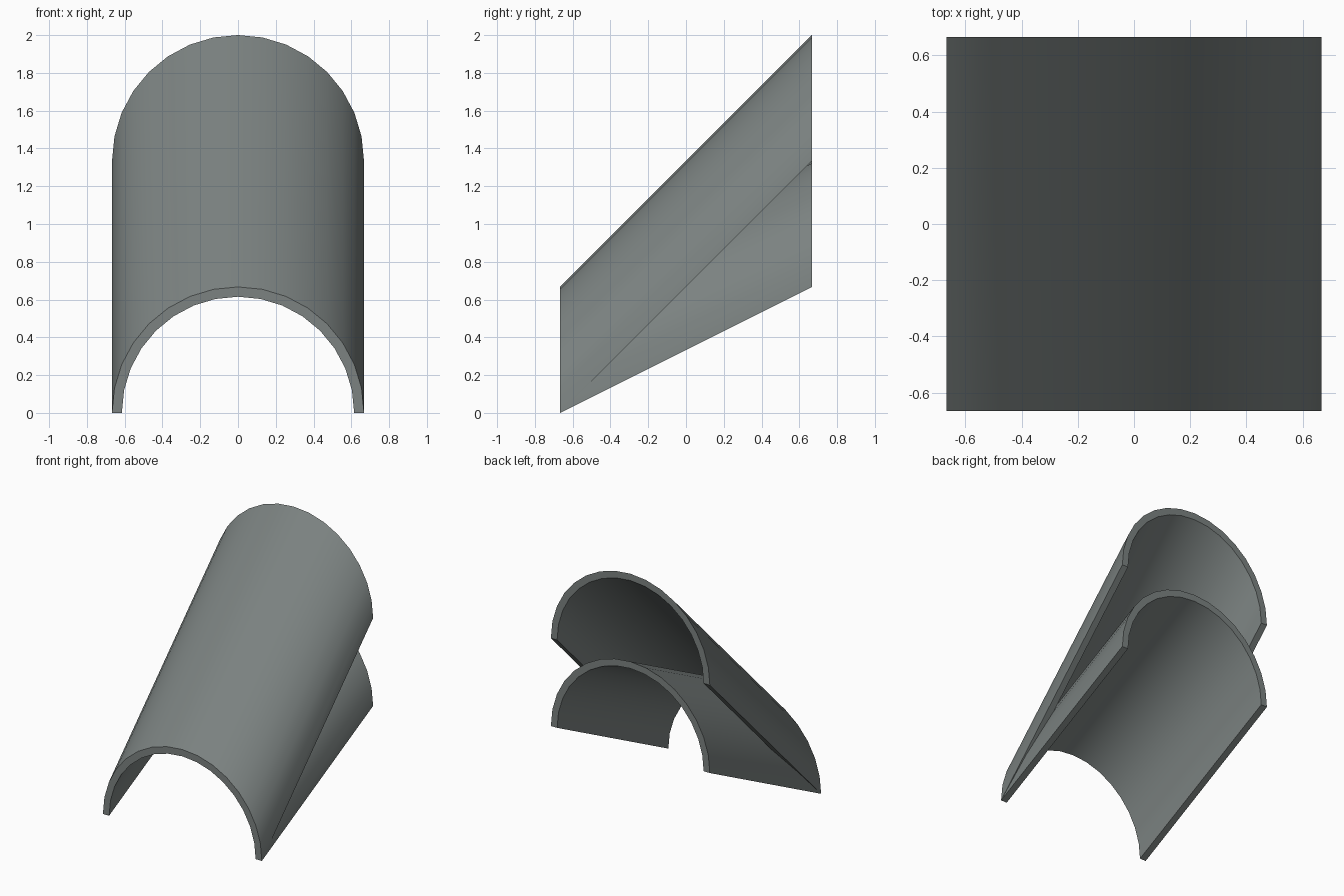
import bpy, bmesh, math

if "Cube" in bpy.data.objects:
    bpy.data.objects.remove(bpy.data.objects["Cube"])

R, R_IN, HALF, SEG = 0.667, 0.615, 0.6667, 16

grey = bpy.data.materials.new("slate grey")
grey.diffuse_color = (0.20, 0.225, 0.22, 1)
grey.use_nodes = True
grey.node_tree.nodes["Principled BSDF"].inputs["Base Color"].default_value = grey.diffuse_color


def sloped_arch(name, rise):
    """Half-pipe shell sheared upward from front to back."""
    bm = bmesh.new()
    angles = [math.pi * i / SEG for i in range(SEG + 1)]
    profile = [(R * math.cos(a), R * math.sin(a)) for a in angles]
    profile += [(R_IN * math.cos(a), R_IN * math.sin(a)) for a in reversed(angles)]
    front = [bm.verts.new((x, -HALF, z)) for x, z in profile]
    back = [bm.verts.new((x, HALF, z + rise)) for x, z in profile]
    n = len(profile)
    for i in range(n):
        j = (i + 1) % n
        bm.faces.new((front[i], front[j], back[j], back[i]))
    # end rims, one quad per segment
    for ring in (front, back):
        for i in range(SEG):
            bm.faces.new((ring[i], ring[i + 1], ring[n - 2 - i], ring[n - 1 - i]))
    bmesh.ops.recalc_face_normals(bm, faces=bm.faces)
    mesh = bpy.data.meshes.new(name)
    bm.to_mesh(mesh)
    bm.free()
    mesh.materials.append(grey)
    obj = bpy.data.objects.new(name, mesh)
    bpy.context.collection.objects.link(obj)
    bpy.ops.object.select_all(action='DESELECT')
    obj.select_set(True)
    bpy.context.view_layer.objects.active = obj
    bpy.ops.object.shade_smooth_by_angle(angle=math.radians(30))
    return obj


# steep upper shell and shallow lower shell share the front arch
sloped_arch("upper_shell", 1.3333)
sloped_arch("lower_shell", 0.6667)
